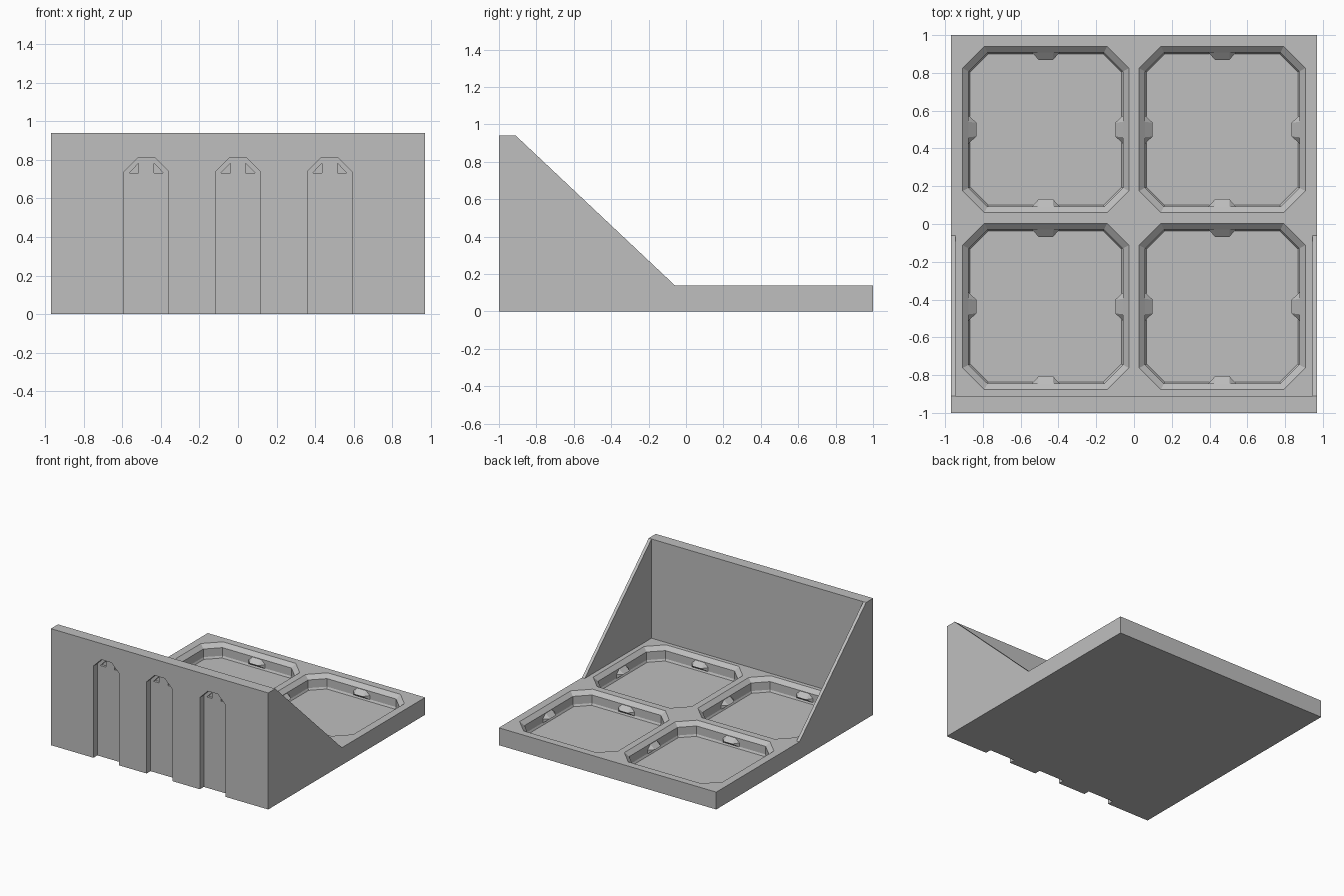
import bpy, bmesh
from mathutils import Matrix, Vector

if "Cube" in bpy.data.objects:
    bpy.data.objects.remove(bpy.data.objects["Cube"], do_unlink=True)

grey = bpy.data.materials.new("light_grey")
grey.use_nodes = True
grey.diffuse_color = (0.52, 0.52, 0.52, 1)
grey.node_tree.nodes["Principled BSDF"].inputs["Base Color"].default_value = grey.diffuse_color


def finish(name, bm):
    bmesh.ops.recalc_face_normals(bm, faces=bm.faces)
    mesh = bpy.data.meshes.new(name)
    bm.to_mesh(mesh)
    bm.free()
    mesh.materials.append(grey)
    obj = bpy.data.objects.new(name, mesh)
    bpy.context.collection.objects.link(obj)
    return obj


def loft(name, rings):
    """Join matching rings of points into a capped solid."""
    bm = bmesh.new()
    loops = [[bm.verts.new(p) for p in ring] for ring in rings]
    n = len(loops[0])
    for a, b in zip(loops, loops[1:]):
        for i in range(n):
            j = (i + 1) % n
            bm.faces.new((a[i], a[j], b[j], b[i]))
    bm.faces.new(loops[0][::-1])
    bm.faces.new(loops[-1])
    return finish(name, bm)


def prism_x(name, profile, x0, x1):
    return loft(name, [[(x, y, z) for y, z in profile] for x in (x0, x1)])


def prism_y(name, profile, y0, y1):
    return loft(name, [[(x, y, z) for x, z in profile] for y in (y0, y1)])


def octagon(cx, cy, half, cut, z):
    k = half - cut
    pts = [(half, -k), (half, k), (k, half), (-k, half),
           (-half, k), (-half, -k), (-k, -half), (k, -half)]
    return [(cx + x, cy + y, z) for x, y in pts]


def boolean(obj, cutter, operation="DIFFERENCE"):
    mod = obj.modifiers.new(cutter.name, "BOOLEAN")
    mod.operation = operation
    mod.solver = "EXACT"
    mod.object = cutter
    bpy.context.view_layer.objects.active = obj
    bpy.ops.object.modifier_apply(modifier=mod.name)
    bpy.data.objects.remove(cutter, do_unlink=True)


W, BASE, TOP = 0.97, 0.14, 0.94
WALL_Y, TOE_Y = -0.91, -0.06

# L-shaped tray and upright wall in one body
body = prism_x("tray_and_wall", [(-1, 0), (1, 0), (1, BASE), (WALL_Y, BASE),
                                 (WALL_Y, TOP), (-1, TOP)], -W, W)

# Thin triangular cheeks at both ends
for side, name in ((1, "left_cheek"), (-1, "right_cheek")):
    prism_x(name, [(WALL_Y, BASE), (TOE_Y, BASE), (WALL_Y, TOP)],
            side * W, side * (W - 0.025))

# Octagonal pockets with a chamfered rim and foot
centres = [(x, y) for x in (-0.467, 0.467) for y in (0.5, -0.437)]
for cx, cy in centres:
    boolean(body, loft("pocket_cutter", [
        octagon(cx, cy, half, cut, z) for half, cut, z in
        ((0.4, 0.095, 0.03), (0.408, 0.1, 0.045), (0.408, 0.1, 0.11),
         (0.44, 0.115, BASE), (0.44, 0.115, 0.17))]))

# Mounting slots in the front face, open at the bottom
for sx in (-0.475, 0, 0.475):
    outline = [(-0.115, -0.05), (0.115, -0.05), (0.115, 0.74),
               (0.045, 0.81), (-0.045, 0.81), (-0.115, 0.74)]
    boolean(body, prism_y("slot_cutter", [(sx + x, z) for x, z in outline], -1.05, -0.95))
    # Small triangular recesses at the head of the slot
    for s in (-1, 1):
        tri = [(sx + s * 0.04, 0.732), (sx + s * 0.088, 0.732), (sx + s * 0.04, 0.782)]
        boolean(body, prism_y("recess_cutter", tri, -0.98, -0.93))

# Wedge-shaped snap bumps in the middle of every pocket wall
for p, (cx, cy) in enumerate(centres):
    bm = bmesh.new()
    for q in range(4):
        turn = Matrix.Translation((cx, cy, 0)) @ Matrix.Rotation(q * 1.5707963, 4, "Z")
        verts = []
        for s in (-1, 1):
            for out, half, z in ((0.41, 0.075, 0.04), (0.41, 0.075, 0.075),
                                 (0.41, 0.04, 0.108), (0.368, 0.037, 0.072)):
                verts.append(bm.verts.new(turn @ Vector((out, s * half, z))))
        hull = bmesh.ops.convex_hull(bm, input=verts)
        loose = [v for v in hull["geom_interior"] if isinstance(v, bmesh.types.BMVert)]
        bmesh.ops.delete(bm, geom=loose, context="VERTS")
    finish(f"snap_bumps_{p + 1}", bm)
